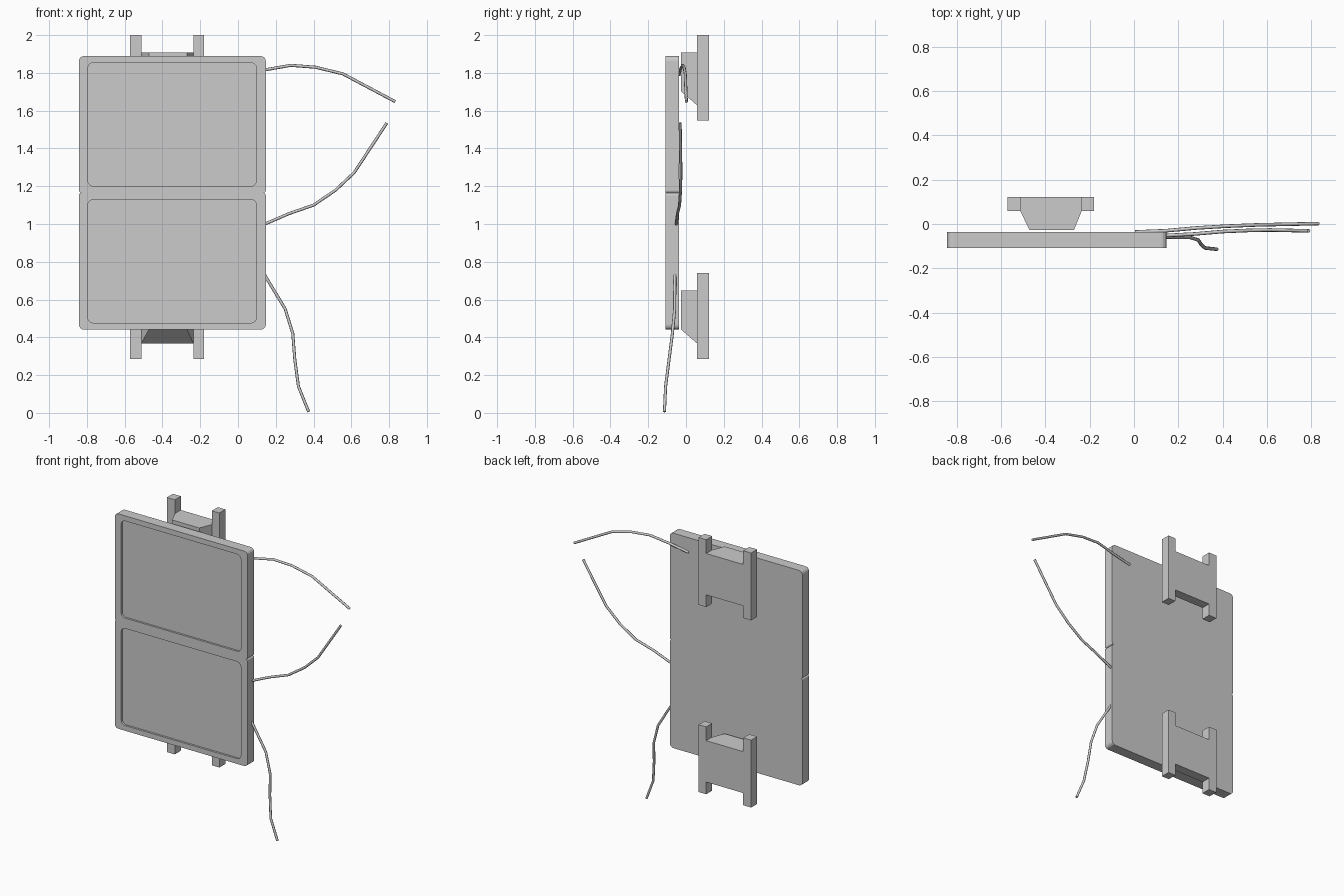
import bpy, bmesh, math
from mathutils import Vector

if "Cube" in bpy.data.objects:
    bpy.data.objects.remove(bpy.data.objects["Cube"])


def mesh_object(name, bm):
    bmesh.ops.recalc_face_normals(bm, faces=bm.faces[:])
    me = bpy.data.meshes.new(name)
    bm.to_mesh(me)
    bm.free()
    ob = bpy.data.objects.new(name, me)
    bpy.context.collection.objects.link(ob)
    return ob


def loft(name, front, back):
    """Solid between two matching 3D outlines."""
    bm = bmesh.new()
    a = [bm.verts.new(p) for p in front]
    b = [bm.verts.new(p) for p in back]
    bm.faces.new(a)
    bm.faces.new(b[::-1])
    for i in range(len(a)):
        j = (i + 1) % len(a)
        bm.faces.new((a[i], b[i], b[j], a[j]))
    return mesh_object(name, bm)


def rect(x0, x1, z0, z1, y):
    return [(x0, y, z0), (x1, y, z0), (x1, y, z1), (x0, y, z1)]


def arc(cx, cz, r, start, end=None, n=4):
    end = start + 90 if end is None else end
    angles = [math.radians(start + (end - start) * i / n) for i in range(n + 1)]
    return [(cx + r * math.cos(t), cz + r * math.sin(t)) for t in angles]


def prism(name, pts, y0, y1):
    return loft(name, [(x, y0, z) for x, z in pts], [(x, y1, z) for x, z in pts])


# Panel slab: rounded corners with a small notch between the halves
X0, X1, Z0, ZM, Z1 = -0.842, 0.147, 0.441, 1.165, 1.889
R, N = 0.026, 0.013
outline = (arc(X1 - R, Z0 + R, R, -90)
           + arc(X1 - N, ZM - N, N, 0, 75, 3) + arc(X1 - N, ZM + N, N, -75, 0, 3)
           + arc(X1 - R, Z1 - R, R, 0) + arc(X0 + R, Z1 - R, R, 90)
           + arc(X0 + N, ZM + N, N, 180, 255, 3) + arc(X0 + N, ZM - N, N, 105, 180, 3)
           + arc(X0 + R, Z0 + R, R, 180))
YF, YB = -0.109, -0.037
panel = prism("panel", outline, YF, YB)

# Recessed windows in the front of both halves
for z0, z1 in ((0.476, 1.13), (1.2, 1.854)):
    x0, x1, r = -0.795, 0.098, 0.03
    pts = (arc(x1 - r, z0 + r, r, -90) + arc(x1 - r, z1 - r, r, 0)
           + arc(x0 + r, z1 - r, r, 90) + arc(x0 + r, z0 + r, r, 180))
    cutter = prism("recess_cutter", pts, YF - 0.05, YF + 0.013)
    cutter.hide_render = True
    mod = panel.modifiers.new("recess", 'BOOLEAN')
    mod.operation = 'DIFFERENCE'
    mod.solver = 'EXACT'
    mod.object = cutter
    bpy.context.view_layer.objects.active = panel
    bpy.ops.object.modifier_apply(modifier=mod.name)
    bpy.data.objects.remove(cutter)

# Wall brackets: two posts, a plate and a tapered wedge
PF, PB = 0.058, 0.122
for label, z in (("lower", 0.286), ("upper", 1.547)):
    for side, x0, x1 in (("left", -0.571, -0.512), ("right", -0.236, -0.18)):
        loft(f"{label}_bracket_{side}_post",
             rect(x0, x1, z, z + 0.454, PF), rect(x0, x1, z, z + 0.454, PB))
    za, zb = z + 0.082, z + 0.361
    loft(f"{label}_bracket_plate",
         rect(-0.512, -0.236, za, zb, PF), rect(-0.512, -0.236, za, zb, PB))
    loft(f"{label}_bracket_wedge",
         rect(-0.472, -0.27, z + 0.155, zb, -0.026), rect(-0.512, -0.236, za, zb, PF))


# Loose cables: thin octagonal tubes along kinked paths
def cable(name, pts, r=0.008, sides=8):
    pts = [Vector(p) for p in pts]
    bm = bmesh.new()
    rings = []
    for i, p in enumerate(pts):
        t = (pts[min(i + 1, len(pts) - 1)] - pts[max(i - 1, 0)]).normalized()
        u = t.cross(Vector((0, 1, 0))).normalized()
        v = t.cross(u)
        rings.append([bm.verts.new(p + r * (math.cos(a) * u + math.sin(a) * v))
                      for a in (2 * math.pi * k / sides for k in range(sides))])
    for a, b in zip(rings, rings[1:]):
        for k in range(sides):
            j = (k + 1) % sides
            bm.faces.new((a[k], a[j], b[j], b[k]))
    bm.faces.new(rings[0])
    bm.faces.new(rings[-1][::-1])
    ob = mesh_object(name, bm)
    for f in ob.data.polygons:
        f.use_smooth = len(f.vertices) == 4


cable("top_cable", [(0.005, -0.036, 1.79), (0.147, -0.03, 1.817), (0.28, -0.018, 1.84),
                    (0.41, -0.01, 1.83), (0.555, -0.004, 1.795), (0.832, 0.002, 1.648)])
cable("middle_cable", [(0.12, -0.053, 0.99), (0.27, -0.045, 1.055), (0.4, -0.034, 1.1),
                       (0.515, -0.029, 1.178), (0.615, -0.027, 1.272), (0.788, -0.031, 1.535)])
cable("bottom_cable", [(0.135, -0.059, 0.74), (0.25, -0.06, 0.55), (0.29, -0.072, 0.42),
                       (0.301, -0.09, 0.28), (0.32, -0.108, 0.14), (0.374, -0.114, 0.006)])
